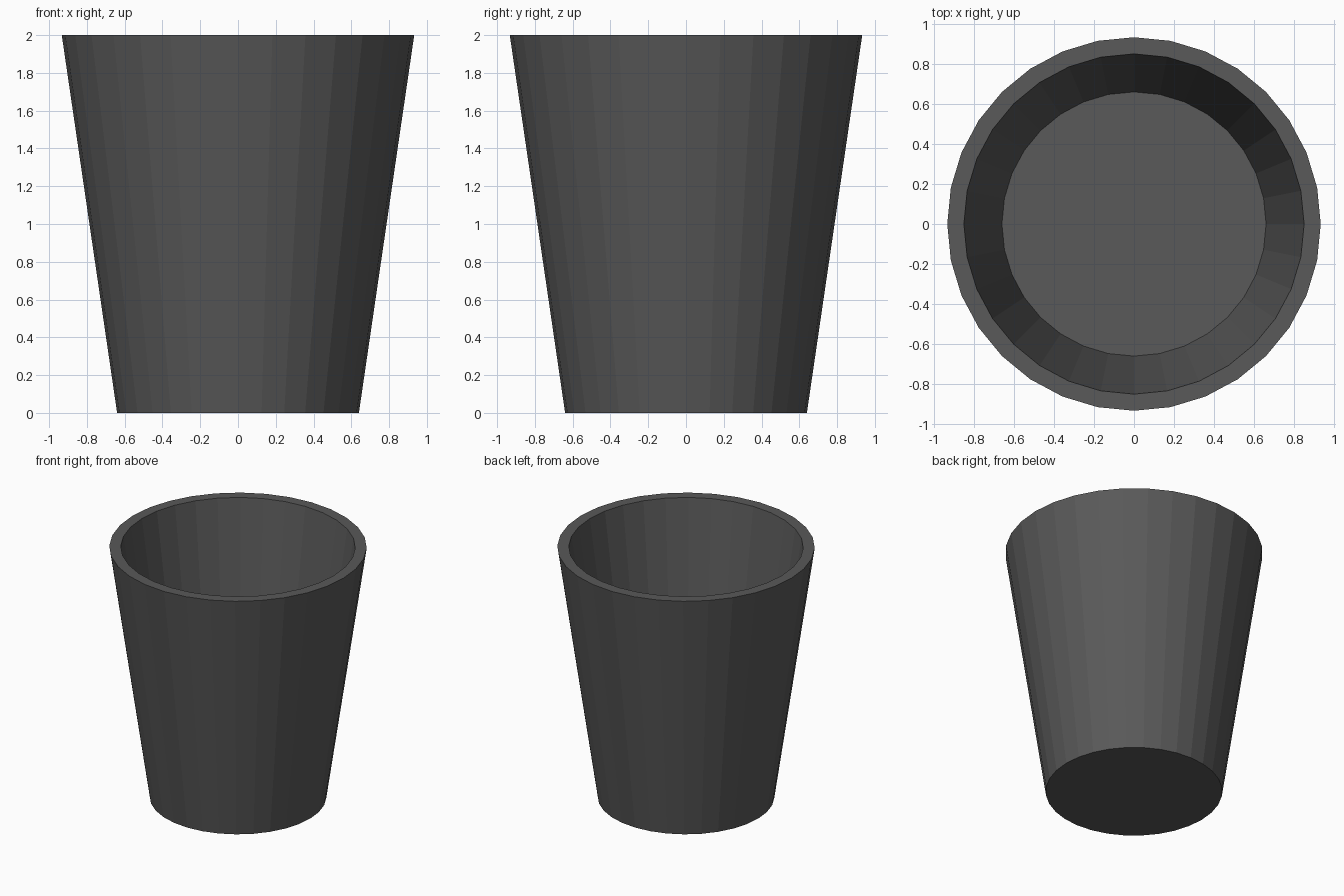
import bpy, bmesh
from math import cos, sin, pi

if "Cube" in bpy.data.objects:
    bpy.data.objects.remove(bpy.data.objects["Cube"])

SIDES = 32
# (radius, height): outer base, outer rim, inner rim, thick inner floor
PROFILE = [(0.64, 0.0), (0.933, 2.0), (0.85, 2.0), (0.66, 0.69)]

bm = bmesh.new()
rings = [[bm.verts.new((r * cos(2 * pi * i / SIDES), r * sin(2 * pi * i / SIDES), z))
          for i in range(SIDES)] for r, z in PROFILE]

# Outer wall, rim and inner wall
for a, b in zip(rings, rings[1:]):
    for i in range(SIDES):
        j = (i + 1) % SIDES
        bm.faces.new((a[i], a[j], b[j], b[i]))

# Underside and inner floor
bm.faces.new(rings[0][::-1])
bm.faces.new(rings[-1])

mesh = bpy.data.meshes.new("tumbler")
bm.to_mesh(mesh)
bm.free()
tumbler = bpy.data.objects.new("tumbler", mesh)
bpy.context.collection.objects.link(tumbler)

# Dark grey finish
mat = bpy.data.materials.new("dark_grey")
mat.diffuse_color = (0.1, 0.1, 0.1, 1)
mat.use_nodes = True
mat.node_tree.nodes["Principled BSDF"].inputs["Base Color"].default_value = mat.diffuse_color
mesh.materials.append(mat)
